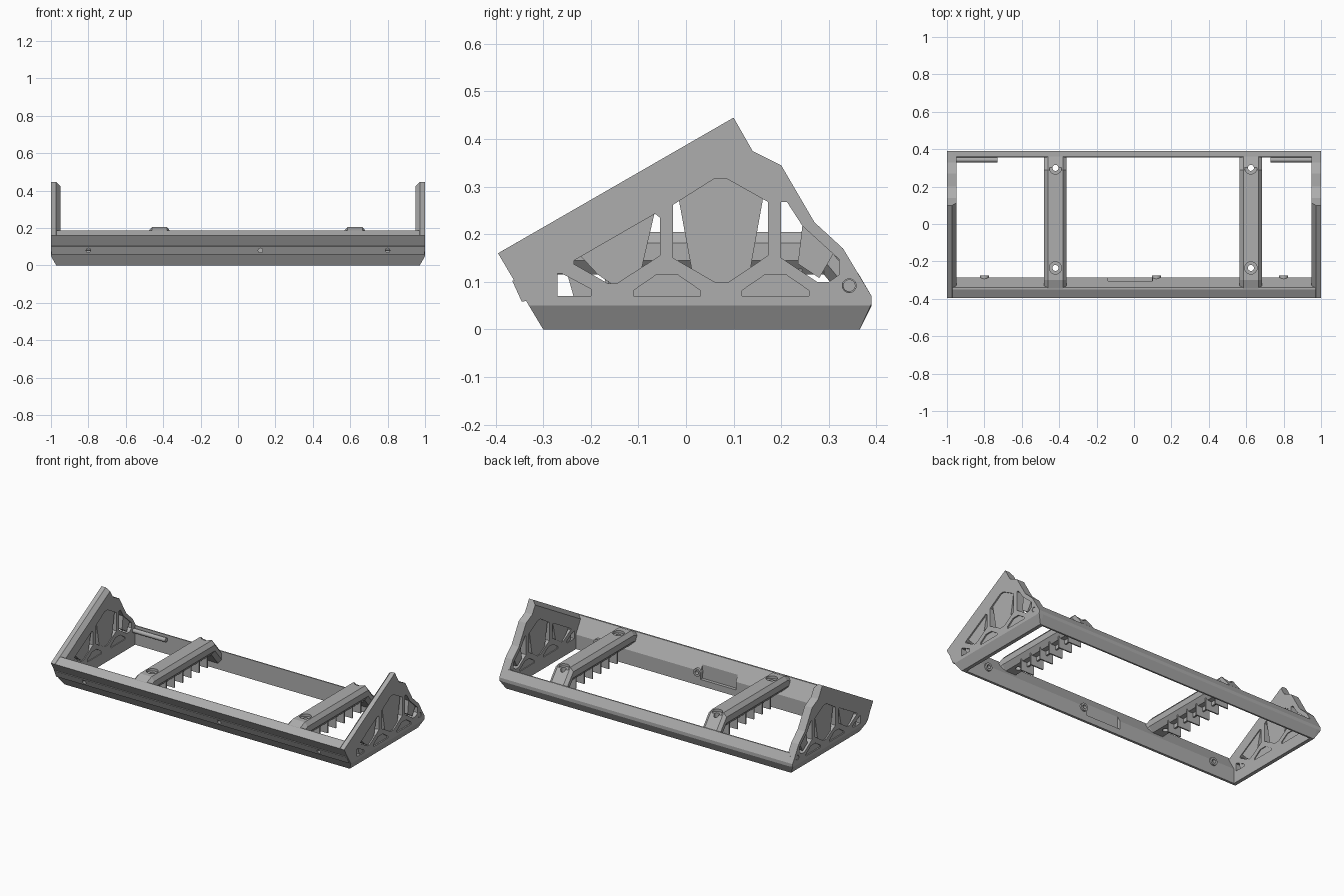
import bpy, bmesh, math
from mathutils import Matrix

cube = bpy.data.objects.get("Cube")
if cube:
    bpy.data.objects.remove(cube)

grey = bpy.data.materials.new("mid_grey")
grey.use_nodes = True
colour = (0.42, 0.42, 0.42, 1)
grey.diffuse_color = colour
grey.node_tree.nodes["Principled BSDF"].inputs["Base Color"].default_value = colour


def add(name, bm):
    bmesh.ops.recalc_face_normals(bm, faces=bm.faces)
    mesh = bpy.data.meshes.new(name)
    bm.to_mesh(mesh)
    bm.free()
    mesh.materials.append(grey)
    ob = bpy.data.objects.new(name, mesh)
    bpy.context.collection.objects.link(ob)
    return ob


def loft(name, sections):
    """Skin matching rings of 3D points and cap both ends."""
    bm = bmesh.new()
    rings = [[bm.verts.new(p) for p in s] for s in sections]
    n = len(rings[0])
    for a, b in zip(rings, rings[1:]):
        for i in range(n):
            j = (i + 1) % n
            bm.faces.new((a[i], a[j], b[j], b[i]))
    bm.faces.new(rings[0])
    bm.faces.new(rings[-1])
    return add(name, bm)


def prism(name, profile, x0, x1):
    return loft(name, [[(x, y, z) for y, z in profile] for x in (x0, x1)])


def cylinder(name, centre, radius, length, axis):
    bm = bmesh.new()
    turn = {"X": Matrix.Rotation(math.pi / 2, 4, "Y"),
            "Y": Matrix.Rotation(math.pi / 2, 4, "X"), "Z": Matrix()}[axis]
    bmesh.ops.create_cone(bm, cap_ends=True, segments=24, radius1=radius, radius2=radius,
                          depth=length, matrix=Matrix.Translation(centre) @ turn)
    ob = add(name, bm)
    for p in ob.data.polygons:
        p.use_smooth = len(p.vertices) == 4
    return ob


def cut(ob, cutters):
    for c in cutters:
        c.hide_render = True
        c.hide_viewport = True
        c.display_type = "WIRE"
        m = ob.modifiers.new("cut", "BOOLEAN")
        m.operation = "DIFFERENCE"
        m.solver = "EXACT"
        m.object = c


# Side plate outline, bottom front corner first
outline = [(-.3, 0), (.365, 0), (.39, .05), (.39, .07), (.33, .17), (.27, .225),
           (.2, .345), (.14, .375), (.1, .445), (-.395, .16)]
outer = [(-.33, .05), (.388, .05), (.39, .054)] + outline[3:]
inner = outline[:-2] + [(.112, .423), (-.382, .138)]

# Window openings and the narrower infill panels inside them
trapezoid = [(-.11, .07), (.03, .07), (.03, .082), (-.018, .115), (-.062, .115), (-.11, .082)]
trapezoid_back = [(y + .228, z) for y, z in trapezoid]
openings = [
    [(-.027, .262), (.06, .317), (.085, .317), (.172, .268), (.172, .155),
     (.09, .1), (.06, .1), (-.027, .15)],
    [(-.235, .145), (-.065, .243), (-.055, .235), (-.055, .155), (-.145, .097),
     (-.165, .097), (-.235, .137)],
    [(.2, .268), (.212, .268), (.245, .217), (.322, .147), (.322, .115),
     (.3, .1), (.275, .1), (.2, .15)],
    [(-.27, .117), (-.26, .117), (-.2, .085), (-.2, .07), (-.27, .07)],
    trapezoid, trapezoid_back]
infills = [
    [(-.015, .272), (.06, .325), (.085, .325), (.162, .276), (.135, .125),
     (.09, .092), (.06, .092), (.012, .125)],
    [(-.225, .158), (-.065, .249), (-.095, .12), (-.148, .09), (-.185, .115)],
    [(.245, .222), (.312, .163), (.28, .108), (.235, .138)],
    [(-.25, .118), (-.195, .09), (-.195, .065), (-.235, .065)],
    trapezoid, trapezoid_back]

for side, s in (("left", 1), ("right", -1)):
    plate = loft(side + "_side_plate", [[(s * x, y, z) for y, z in ring] for x, ring in
                 ((1, outer), (.972, outline), (.95, inner))])
    holes = [prism(f"{side}_window_cutter", o, s * .9, s * 1.1) for o in openings]
    holes.append(cylinder(side + "_rod_cutter", (s * .97, .343, .092), .0145, .2, "X"))
    cut(plate, holes)
    for panel in infills:
        prism(side + "_window_infill", panel, s * .955, s * .992)
    cylinder(side + "_rear_rod", (s * .864, .343, .092), .013, .27, "X")

# Leaning front rail with a raised strip, a shallow pocket and screw holes
front = prism("front_rail", [(-.3, 0), (-.395, .16), (-.35, .186), (-.34, .186),
                             (-.285, .09), (-.285, 0)], -.97, .97)
strip = prism("front_strip", [(-.365, .102), (-.345, .058), (-.325, .062), (-.345, .108)], -.998, .998)
pocket = prism("pocket_cutter", [(-.305, .04), (-.305, .145), (-.2, .145), (-.2, .04)], -.14, .1)
screw_x = (-.8, .12, .8)
front_holes = [cylinder("front_screw_cutter", (x, -.32, .08), .012, .3, "Y") for x in screw_x]
cut(front, [pocket] + front_holes)
cut(strip, front_holes)
for i, x in enumerate(screw_x):
    boss = cylinder("front_screw_boss", (x, -.295, .08), .024, .04, "Y")
    cut(boss, [front_holes[i]])

# Low rear rail
prism("rear_rail", [(.355, 0), (.365, 0), (.39, .05), (.39, .07), (.362, .118), (.355, .118)], -.97, .97)

# Two cross bars with screw bosses and hanging fins
half = [(.04, .205), (.06, .182), (.06, .145), (.035, .115)]
section = half + [(-x, z) for x, z in reversed(half)]
for cx in (-.42, .625):
    bar = loft("cross_bar", [[(cx + x, y, z + dz) for x, z in section] for y, dz in
               ((-.35, -.021), (-.3, 0), (.29, 0), (.36, -.085))])
    for y in (-.235, .3):
        hole = cylinder("bar_screw_cutter", (cx, y, .15), .016, .4, "Z")
        recess = cylinder("bar_recess_cutter", (cx, y, .22), .033, .06, "Z")
        cut(bar, [hole, recess])
    prism("fin_spine", [(-.17, .09), (-.17, .13), (.25, .13), (.25, .09)], cx - .005, cx + .005)
    for i in range(6):
        y = -.16 + i * .08
        prism("cross_bar_fin", [(y - .004, .055), (y - .004, .15), (y + .004, .15), (y + .004, .055)],
              cx - .045, cx + .045)
